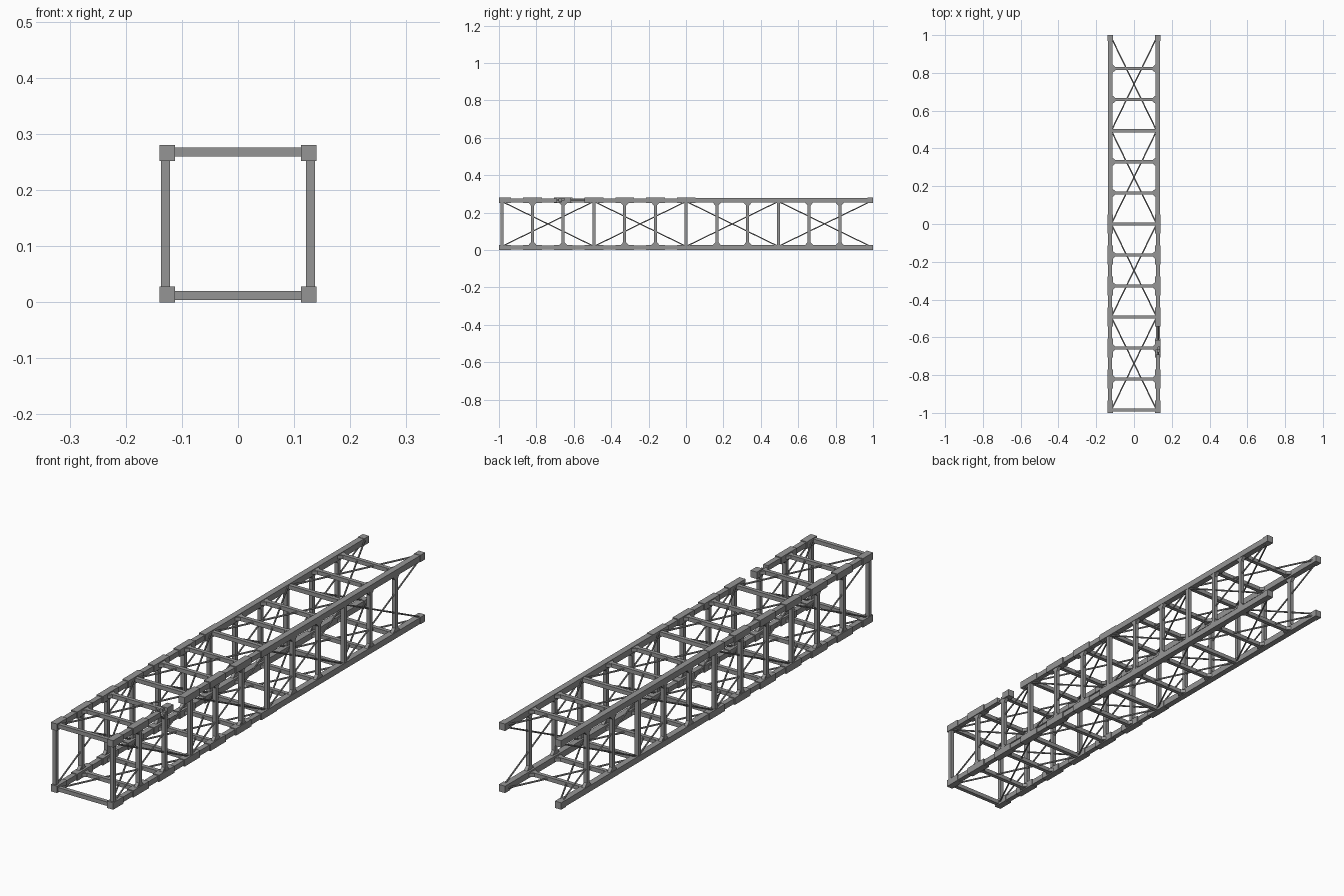
import bpy, bmesh
from mathutils import Vector, Matrix
from math import pi

if "Cube" in bpy.data.objects:
    bpy.data.objects.remove(bpy.data.objects["Cube"])

CX, ZL, ZH = 0.126, 0.014, 0.266      # chord centre lines
SX, SL, SH = 0.129, 0.012, 0.268      # strut and brace planes
STEP = 0.1643
FRAMES = [-0.985 + STEP * i for i in range(12)]

steel = bpy.data.materials.new("dark_grey")
steel.diffuse_color = (0.3, 0.3, 0.3, 1)
steel.use_nodes = True
steel.node_tree.nodes["Principled BSDF"].inputs["Base Color"].default_value = steel.diffuse_color


def finish(name, bm):
    bmesh.ops.recalc_face_normals(bm, faces=bm.faces)
    mesh = bpy.data.meshes.new(name)
    bm.to_mesh(mesh)
    bm.free()
    mesh.materials.append(steel)
    ob = bpy.data.objects.new(name, mesh)
    bpy.context.collection.objects.link(ob)
    return ob


def box(bm, x, z, y0, y1, size):
    vs = bmesh.ops.create_cube(bm, size=1)["verts"]
    for v in vs:
        v.co = Vector((x + v.co.x * size, (y0 + y1) / 2 + v.co.y * (y1 - y0), z + v.co.z * size))


def rod(bm, a, b, r, sides):
    a, b = Vector(a), Vector(b)
    d = b - a
    vs = bmesh.ops.create_cone(bm, cap_ends=True, segments=sides, radius1=r,
                               radius2=r, depth=d.length)["verts"]
    q = d.to_track_quat('Z', 'Y').to_matrix().to_4x4()
    m = Matrix.Translation((a + b) / 2) @ q @ Matrix.Rotation(pi / sides, 4, 'Z')
    bmesh.ops.transform(bm, matrix=m, verts=vs)


def gusset(bm, p, u):
    # flat wedge, wide along the chord and narrowing onto the strut
    w = u.cross(Vector((0, 1, 0)))
    vs = bmesh.ops.create_cube(bm, size=2)["verts"]
    for v in vs:
        inner = v.co.z > 0
        v.co = (p + u * (0.028 if inner else 0.010) + w * v.co.x * 0.007
                + Vector((0, v.co.y * (0.008 if inner else 0.024), 0)))


# Long chords: slim with sleeves in the front half, thick in the back half
for side, sx in (("left", -1), ("right", 1)):
    for level, z in (("lower", ZL), ("upper", ZH)):
        broken = sx > 0 and z == ZH
        x = sx * CX
        bm = bmesh.new()
        if broken:
            box(bm, x, z, -1, -0.69, 0.021)
            box(bm, x, z, -0.52, 0, 0.021)
        else:
            box(bm, x, z, -1, 0, 0.021)
        box(bm, x, z, -0.03, 0.99, 0.025)
        finish(f"{side}_{level}_chord", bm)

        # Node sleeves, with only a short block left at the broken bay
        bm = bmesh.new()
        for i, y in enumerate(FRAMES[:7]):
            if broken and i == 2:
                box(bm, x, z, y + 0.004, y + 0.042, 0.028)
            else:
                box(bm, x, z, max(-1, y - 0.05), y + 0.05, 0.028)
        box(bm, x, z, 0.97, 1, 0.028)
        finish(f"{side}_{level}_sleeves", bm)

# Square frames of struts, with gussets where intermediate frames meet the chords
struts, gussets = bmesh.new(), bmesh.new()
for i, y in enumerate(FRAMES):
    bars = [((-CX, y, z), (CX, y, z)) for z in (SL, SH)]
    bars += [((x, y, ZL), (x, y, ZH)) for x in (-SX, SX)]
    for a, b in bars:
        rod(struts, a, b, 0.0081 * 2 ** 0.5, 4)
        if i % 3:
            u = (Vector(b) - Vector(a)).normalized()
            gusset(gussets, Vector(a), u)
            gusset(gussets, Vector(b), -u)
finish("frame_struts", struts)
finish("strut_gussets", gussets)

# Crossed diagonal braces, three bays long, on all four sides
braces = bmesh.new()
for k in range(4):
    y0 = FRAMES[0] + 3 * STEP * k
    y1 = y0 + 3 * STEP
    for s, e in ((y0, y1), (y1, y0)):
        for z in (SL, SH):
            rod(braces, (-CX + 0.006, s, z), (CX - 0.006, e, z), 0.0035, 6)
        for x in (-SX, SX):
            rod(braces, (x, s, ZL + 0.006), (x, e, ZH - 0.006), 0.0035, 6)
finish("diagonal_braces", braces)
